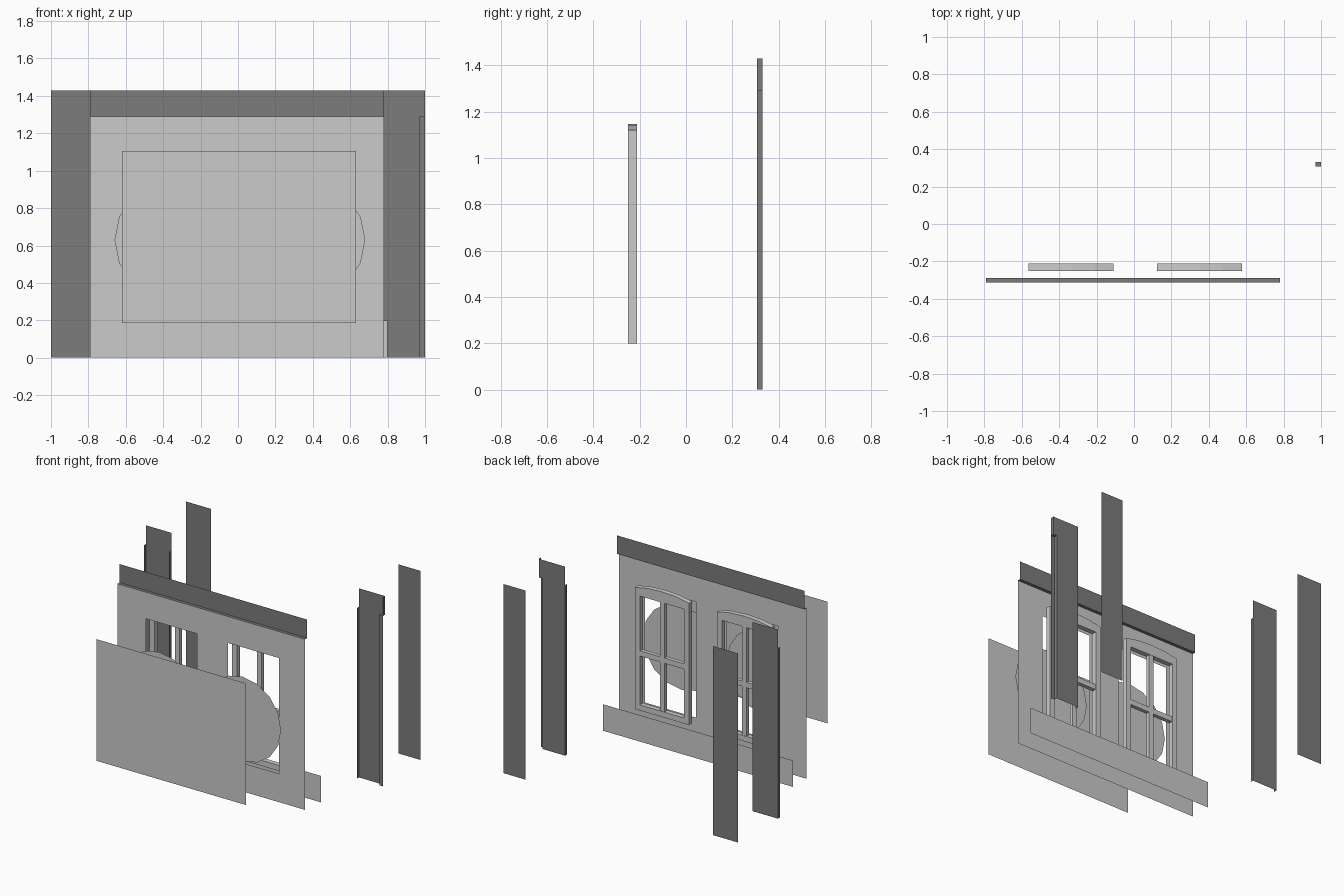
import bpy, bmesh, math

if "Cube" in bpy.data.objects:
    bpy.data.objects.remove(bpy.data.objects["Cube"])

dark = bpy.data.materials.new("dark_grey")
dark.diffuse_color = (0.2, 0.2, 0.2, 1)
dark.use_nodes = True
dark.node_tree.nodes["Principled BSDF"].inputs["Base Color"].default_value = dark.diffuse_color


def make(name, polys, mat=None):
    """Object from a list of polygons, shared corners welded."""
    bm = bmesh.new()
    for pts in polys:
        bm.faces.new([bm.verts.new(p) for p in pts])
    bmesh.ops.remove_doubles(bm, verts=bm.verts, dist=1e-4)
    me = bpy.data.meshes.new(name)
    bm.to_mesh(me)
    bm.free()
    ob = bpy.data.objects.new(name, me)
    bpy.context.collection.objects.link(ob)
    if mat:
        me.materials.append(mat)
    return ob


def panel(x0, x1, z0, z1, y):
    """Flat rectangle facing the front."""
    return [(x0, y, z0), (x1, y, z0), (x1, y, z1), (x0, y, z1)]


def side(x, y0, y1, z0, z1):
    """Narrow return facing sideways."""
    return [(x, y0, z0), (x, y1, z0), (x, y1, z1), (x, y0, z1)]


def ledge(x0, x1, y0, y1, z):
    """Narrow horizontal return."""
    return [(x0, y0, z), (x1, y0, z), (x1, y1, z), (x0, y1, z)]


def extrude(outline, y0, y1):
    """Solid from an x-z outline (counter-clockwise seen from the front)."""
    n = len(outline)
    front = [(x, y0, z) for x, z in outline]
    back = [(x, y1, z) for x, z in outline]
    polys = [front, back[::-1]]
    for i in range(n):
        j = (i + 1) % n
        polys.append([front[j], front[i], back[i], back[j]])
    return polys


def bar(x0, x1, z0, z1, y0, y1):
    return extrude([(x0, z0), (x1, z0), (x1, z1), (x0, z1)], y0, y1)


H, TOP = 1.29, 1.43              # wall height, header top
WL, WR = -0.79, 0.78             # wall ends

# front wall with two window openings
xs = [WL, -0.55, -0.125, 0.135, 0.56, WR]
zs = [0, 0.215, 1.09, H]
make("wall", [panel(xs[i], xs[i + 1], zs[k], zs[k + 1], -0.312)
              for i in range(5) for k in range(3) if not (k == 1 and i in (1, 3))])

# header band, set back on a ledge
make("header", [panel(WL, WR, H, TOP, -0.288), ledge(WL, WR, -0.312, -0.288, H)], dark)

# plinth and foremost panel
make("plinth", [panel(-0.79, 0.80, 0, 0.2, -0.15)])
make("front_panel", [panel(-0.62, 0.63, 0.185, 1.105, -0.805)])

# windows and the round discs in front of them
for name, cx in (("left", -0.337), ("right", 0.35)):
    w, t, y0, y1 = 0.227, 0.042, -0.25, -0.212
    arch = [(w, 1.12), (0.12, 1.14), (0, 1.147), (-0.12, 1.14), (-w, 1.12)]
    top = [(cx - w, 1.065), (cx + w, 1.065)] + [(cx + x, z) for x, z in arch]
    frame = extrude(top, y0, y1)
    frame += bar(cx - w, cx - w + t, 0.2, 1.065, y0, y1)
    frame += bar(cx + w - t, cx + w, 0.2, 1.065, y0, y1)
    frame += bar(cx - w + t, cx + w - t, 0.2, 0.2 + t, y0, y1)
    make(name + "_window_frame", frame)
    bars = bar(cx - 0.02, cx + 0.02, 0.2 + t, 1.065, y0 + 0.005, y1 - 0.003)
    for s in (-1, 1):
        a, b = sorted((cx + s * 0.02, cx + s * (w - t)))
        bars += bar(a, b, 0.61, 0.65, y0 + 0.005, y1 - 0.003)
    make(name + "_window_bars", bars)
    dx = -0.34 if cx < 0 else 0.36
    make(name + "_disc", [[(dx + 0.32 * math.cos(i * math.tau / 16), -0.457,
                            0.63 + 0.32 * math.sin(i * math.tau / 16)) for i in range(16)]])

# side columns with narrow returns towards the front
F, B = 0.307, 0.331
make("left_column", [panel(-1, WL, 0, TOP, B), side(-1, F, B, 0, H), side(WL, F, B, 0, H)], dark)
make("right_column", [panel(WR, 0.97, 0, TOP, B), panel(0.97, 1, H, TOP, B),
                      panel(0.97, 1, 0, H, F), side(WR, F, B, 0, H), side(0.97, F, B, 0, H),
                      ledge(0.97, 1, F, B, H), side(1, F, B, H, TOP)], dark)

# rear column panels
make("left_rear_panel", [panel(-1, WL, 0, TOP, 0.805)], dark)
make("right_rear_panel", [panel(WR, 0.965, 0, TOP, 0.805)], dark)
